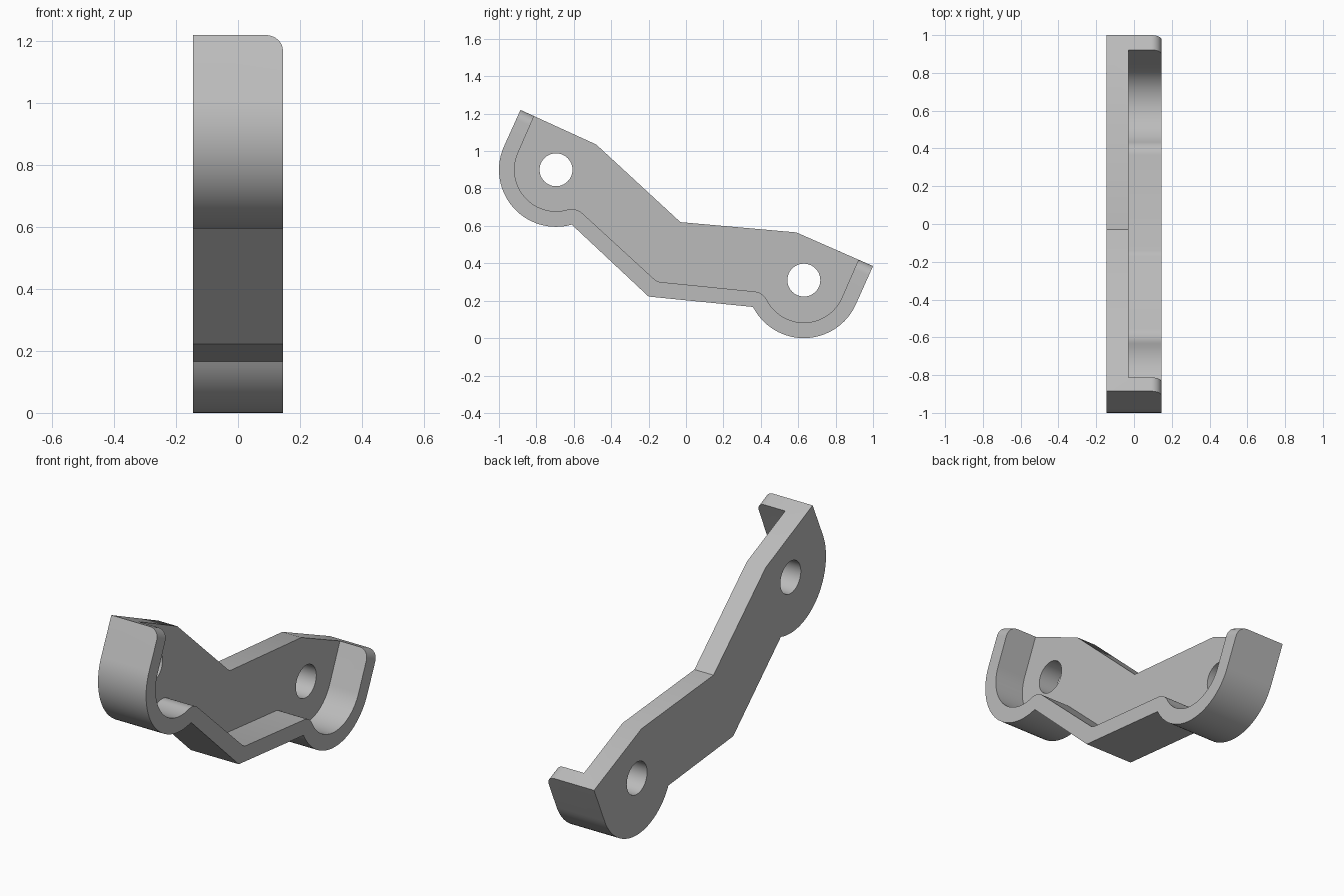
import bpy, bmesh
from math import radians, cos, sin, pi
from mathutils import Vector

if "Cube" in bpy.data.objects:
    bpy.data.objects.remove(bpy.data.objects["Cube"], do_unlink=True)

HALF = 0.145      # half width
FLOOR = -0.03     # pocket floor, so the web is the low-x side
WALL = 0.083      # rim thickness
R = 0.305         # end lobe radius
HOLE = 0.088
UPPER, LOWER = Vector((-0.695, 0.90)), Vector((0.63, 0.305))

grey = bpy.data.materials.new("grey")
grey.use_nodes = True
grey.diffuse_color = (0.5, 0.5, 0.5, 1)
grey.node_tree.nodes["Principled BSDF"].inputs["Base Color"].default_value = grey.diffuse_color


def arc(c, r, a, b, n=32):
    """Points on a circle in the side plane, from a to b degrees."""
    angles = [radians(a + (b - a) * i / n) for i in range(n + 1)]
    return [Vector((c[0] + r * cos(t), c[1] + r * sin(t))) for t in angles]


def prism(name, points, x0, x1, round_edges=()):
    """Extrude a side outline along x, optionally rounding high-x edges."""
    bm = bmesh.new()
    low = [bm.verts.new((x0, *p)) for p in points]
    high = [bm.verts.new((x1, *p)) for p in points]
    n = len(points)
    bm.faces.new(low)
    bm.faces.new(high)
    for i in range(n):
        j = (i + 1) % n
        bm.faces.new((low[i], low[j], high[j], high[i]))
    bmesh.ops.recalc_face_normals(bm, faces=bm.faces)
    edges = [bm.edges.get((high[i], high[(i + 1) % n])) for i in round_edges]
    if edges:
        bmesh.ops.bevel(bm, geom=edges, offset=0.055, segments=10,
                        profile=0.5, affect='EDGES')
    mesh = bpy.data.meshes.new(name)
    bm.to_mesh(mesh)
    bm.free()
    mesh.materials.append(grey)
    obj = bpy.data.objects.new(name, mesh)
    bpy.context.collection.objects.link(obj)
    return obj


# Outer outline: stepped top edge, then the two lobes and the bent underside
top = [Vector(p) for p in ((-0.885, 1.22), (-0.48, 1.035), (-0.03, 0.62),
                           (0.59, 0.565), (1.0, 0.385))]
lower_lobe = arc(LOWER, R, -24, -153)
upper_lobe = arc(UPPER, R, -74, -204)
outline = top + lower_lobe + [Vector((-0.20, 0.222))] + upper_lobe
bracket = prism("bracket", outline, -HALF, HALF, round_edges=(0, 3))

# Pocket: the outline offset inward, open past the top edge
along = Vector((0.40, 0.916))
inner_low = arc(LOWER, R - WALL, -24, -153)
inner_high = arc(UPPER, R - WALL, -74, -204)
pocket_points = (
    [inner_high[-1] + along * 0.42, inner_low[0] + along * 0.55]
    + inner_low
    + arc(lower_lobe[-1], WALL, 27, 85, 10)[1:]
    + [Vector(p) for p in ((-0.14, 0.300), (-0.158, 0.306), (-0.172, 0.317))]
    + arc(upper_lobe[0], WALL, 48, 106, 10)[:-1]
    + inner_high)
cutters = [prism("pocket_cutter", pocket_points, FLOOR, HALF + 0.2)]

# Pivot holes
for name, c in (("upper", UPPER), ("lower", LOWER + Vector((0, 0.005)))):
    cutters.append(prism(name + "_hole_cutter", arc(c, HOLE, 0, 352.5, 47),
                         -HALF - 0.2, HALF + 0.1))

bpy.context.view_layer.objects.active = bracket
for cutter in cutters:
    cutter.hide_render = True
    mod = bracket.modifiers.new(cutter.name, 'BOOLEAN')
    mod.operation = 'DIFFERENCE'
    mod.solver = 'EXACT'
    mod.object = cutter
    bpy.ops.object.modifier_apply(modifier=mod.name)
    bpy.data.objects.remove(cutter, do_unlink=True)

# Smooth curved walls, keep crisp edges
bpy.ops.object.select_all(action='DESELECT')
bracket.select_set(True)
bpy.ops.object.shade_smooth_by_angle(angle=radians(25))
